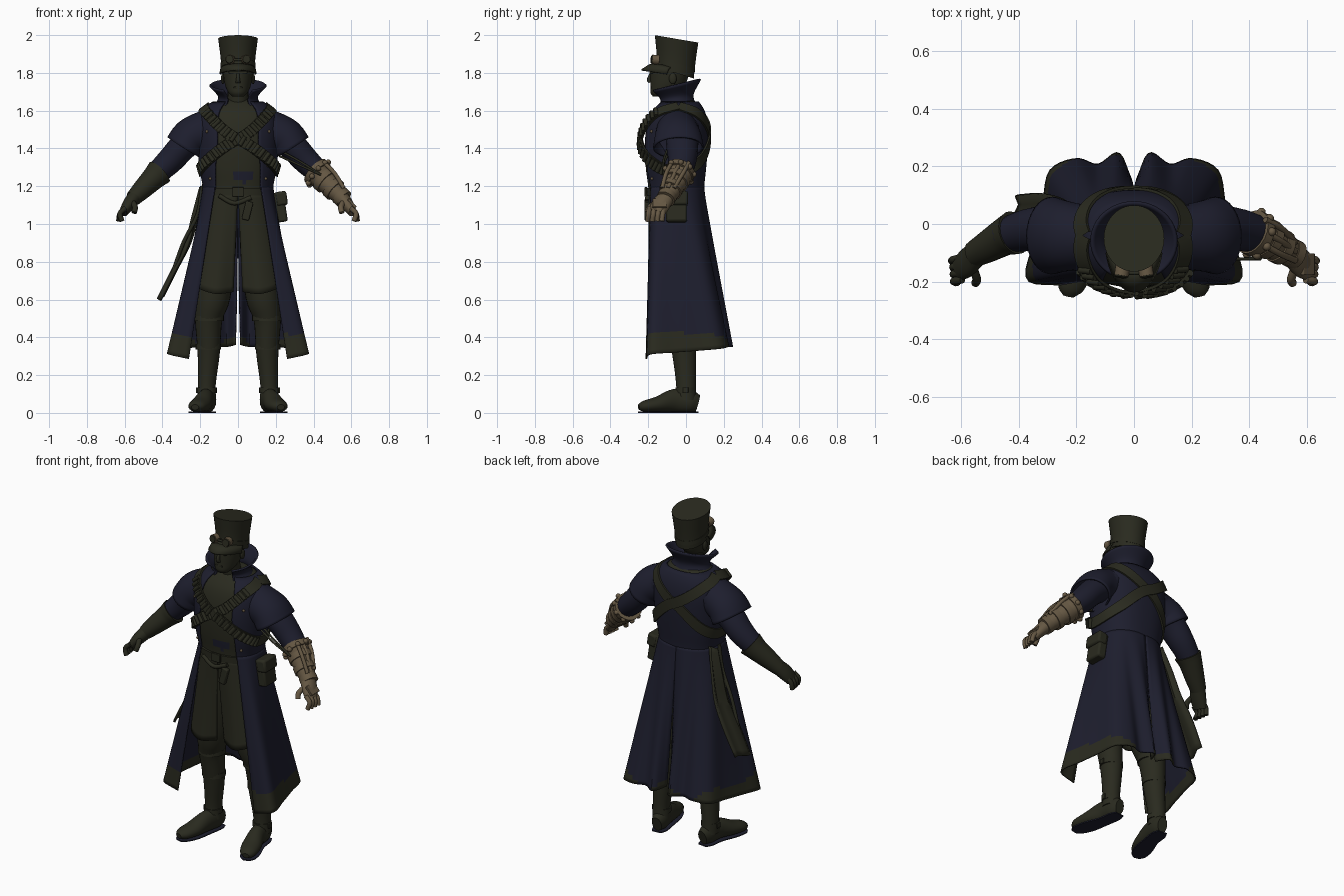
import bpy, bmesh, math
from mathutils import Vector, Matrix

cube = bpy.data.objects.get("Cube")
if cube:
    bpy.data.objects.remove(cube)


def material(name, r, g, b):
    m = bpy.data.materials.new(name)
    m.use_nodes = True
    m.diffuse_color = (r, g, b, 1)
    m.node_tree.nodes["Principled BSDF"].inputs["Base Color"].default_value = (r, g, b, 1)
    return m


NAVY = material("navy cloth", 0.0125, 0.0130, 0.027)
OLIVE = material("dark olive", 0.0225, 0.0230, 0.0135)
BRONZE = material("bronze", 0.13, 0.096, 0.056)
SIDES = (("left", 1), ("right", -1))
made = []


def finish(name, bm, mats, thick=0):
    bmesh.ops.remove_doubles(bm, verts=bm.verts, dist=1e-5)
    bmesh.ops.recalc_face_normals(bm, faces=bm.faces)
    me = bpy.data.meshes.new(name)
    bm.to_mesh(me)
    bm.free()
    ob = bpy.data.objects.new(name, me)
    bpy.context.collection.objects.link(ob)
    for m in mats if isinstance(mats, tuple) else (mats,):
        me.materials.append(m)
    if thick:
        mod = ob.modifiers.new("thickness", "SOLIDIFY")
        mod.thickness, mod.offset = thick, 0
    made.append(ob)
    return ob


def grid(name, rows, mats, s=1, caps=False, thick=0):
    bm = bmesh.new()
    vs = [[bm.verts.new((p[0] * s, p[1], p[2])) for p in row] for row in rows]
    for a, b in zip(vs, vs[1:]):
        for i in range(len(a) - 1):
            bm.faces.new((a[i], a[i + 1], b[i + 1], b[i]))
    if caps:
        bm.faces.new(vs[0][:-1])
        bm.faces.new(vs[-1][:-1])
    return finish(name, bm, mats, thick)


def spline(keys, n):
    k = [Vector(p) for p in keys]
    k = [k[0] * 2 - k[1]] + k + [k[-1] * 2 - k[-2]]
    out = []
    for j in range(n + 1):
        f = j / n * (len(k) - 3)
        i = min(int(f), len(k) - 4)
        t, (a, b, c, d) = f - i, k[i:i + 4]
        out.append((b * 2 + (c - a) * t + (a * 2 - b * 5 + c * 4 - d) * t * t
                    + (b * 3 - a - c * 3 + d) * t ** 3) * 0.5)
    return out


def tube(name, keys, mat, s=1, n=16, seg=20, ref=(0, 1, 0), caps=True, thick=0, zmin=-9, zmax=9):
    """Elliptical sweep; keys are x, y, z, radius across, radius along ref."""
    ks, rows = spline(keys, n), []
    for i, k in enumerate(ks):
        d = (ks[min(i + 1, n)].xyz - ks[max(i - 1, 0)].xyz).normalized()
        u = Vector(ref) - d * d.dot(Vector(ref))
        u.normalize()
        v = d.cross(u)
        row = []
        for j in range(seg + 1):
            a = math.tau * (j % seg) / seg
            p = k.xyz + v * math.cos(a) * k[3] + u * math.sin(a) * k[4]
            p.z = min(max(p.z, zmin), zmax)
            row.append(p)
        rows.append(row)
    return grid(name, rows, mat, s, caps, thick)


def rod(name, pts, r, mat, s=1, n=8):
    return tube(name, [(*p, r, r) for p in pts], mat, s, n, 10, (0.1, 1, 0.2))


def loft(name, keys, mat, n=16, a0=0, a1=360, caps=True, thick=0, seg=40):
    """Stacked tilted rings; keys are y, z, x radius, y radius, slope."""
    rows = []
    for cy, cz, rx, ry, sl in spline(keys, n):
        angles = [math.radians(a0 + (a1 - a0) * j / seg) for j in range(seg + 1)]
        rows.append([(rx * math.cos(a), cy + ry * math.sin(a), cz + sl * ry * math.sin(a)) for a in angles])
    return grid(name, rows, mat, 1, caps, thick)


def box(name, loc, size, mat, rot=0, axis="Y"):
    bm = bmesh.new()
    m = Matrix.Translation(loc) @ Matrix.Rotation(rot, 4, axis) @ Matrix.Diagonal((*size, 1))
    bmesh.ops.create_cube(bm, size=1, matrix=m)
    ob = finish(name, bm, mat)
    mod = ob.modifiers.new("soft edges", "BEVEL")
    mod.width, mod.segments = min(size) * 0.2, 2
    return ob


def ball(name, loc, size, mat):
    bm = bmesh.new()
    m = Matrix.Translation(loc) @ Matrix.Diagonal((*size, 1))
    bmesh.ops.create_uvsphere(bm, u_segments=14, v_segments=8, radius=1, matrix=m)
    return finish(name, bm, mat)


# Torso profile: height, half width, front y, back y
TORSO = spline([(1.12, .165, -.195, .08), (1.2, .17, -.2, .08), (1.3, .188, -.213, .09), (1.42, .198, -.218, .1),
                (1.52, .2, -.205, .1), (1.59, .182, -.178, .085), (1.635, .135, -.135, .06), (1.665, .07, -.1, .03)], 60)


def body(a, z, off=0):
    i = max([k for k in range(60) if TORSO[k][0] <= z] or [0])
    p = TORSO[i].lerp(TORSO[i + 1], (z - TORSO[i][0]) / (TORSO[i + 1][0] - TORSO[i][0]))
    c, s = (math.copysign(abs(f) ** 0.85, f) for f in (math.cos(a), math.sin(a)))
    return Vector((c * (p[1] + off), (p[2] + p[3]) / 2 + s * ((p[3] - p[2]) / 2 + off), z))


def frames(keys, n, off):
    """Points on the torso with outward normal and strap width direction."""
    path, out = spline([(math.radians(a), z) for a, z in keys], n), []
    e = 0.02
    for i, (a, z) in enumerate(path):
        d = path[min(i + 1, n)] - path[max(i - 1, 0)]
        nor = (body(a + e, z) - body(a - e, z)).cross(body(a, z + e) - body(a, z - e)).normalized()
        t = body(a + d[0] / 4, z + d[1] / 4) - body(a - d[0] / 4, z - d[1] / 4)
        out.append((body(a, z, off), nor, t.cross(nor).normalized()))
    return out


def strap(name, fr, width, thick, mat, s=1):
    rows = [[p + w * width / 2 * i + n * thick / 2 * j
             for i, j in ((1, 1), (-1, 1), (-1, -1), (1, -1), (1, 1))] for p, n, w in fr]
    return grid(name, rows, mat, s)


def panel(name, a0, a1, z0, hem, mats, s, off, cols=36, rows=40, slit=False):
    """Cloth hanging from the waist down to a hem curve."""
    low, out = spline(hem, cols), []
    for r in range(rows + 1):
        t = r / rows
        row = []
        for c in range(cols + 1):
            p = body(math.radians(a0 + (a1 - a0) * c / cols), z0, off).lerp(low[c], t)
            if slit and c == cols:
                p.x = 0.015 * t * t
            row.append(p)
        out.append(row)
    return grid(name, out, mats, s, thick=0.008)


# Waistcoat with a navy patch, coat body opening wider at the waist, belt
angles = [math.tau * j / 64 for j in range(65)]
vest = grid("waistcoat", [[body(a, 1.12 + .54 * r / 24) for a in angles] for r in range(25)], (OLIVE, NAVY), caps=True)
for f in vest.data.polygons:
    c = f.center
    f.material_index = int(c.y < -.1 and -.02 < c.x < .08 and 1.22 + .3 * abs(c.x - .03) < c.z < 1.28)
coat = []
for r in range(25):
    z = 1.18 + .465 * r / 24
    e = 52 + 11 * min(1, (z - 1.18) / .25)
    coat.append([body(math.radians(-e + (180 + 2 * e) * j / 64), z, .012) for j in range(65)])
grid("coat_body", coat, NAVY, thick=.01)
strap("belt", frames([(-180, 1.17), (-90, 1.17), (0, 1.17), (90, 1.17), (180, 1.17)], 48, .006), .04, .012, OLIVE)
box("belt_buckle", (0, -.212, 1.17), (.06, .015, .05), OLIVE)
box("front_pouch", (.05, -.205, 1.07), (.04, .03, .1), OLIVE, .25)
rod("hanging_belt", [(-.1, -.195, 1.15), (-.02, -.208, 1.11), (.07, -.205, 1.14)], .012, OLIVE)

# Coat skirts with dark hem, and waistcoat tails
HEM = [(.26, -.21, .285), (.37, -.19, .31), (.345, -.06, .32), (.315, .07, .33), (.29, .185, .34),
       (.2, .225, .35), (.125, .205, .35), (.055, .245, .35), (.015, .165, .36)]
TAIL = [(.025, -.165, .64), (.12, -.2, .63), (.21, -.15, .66), (.2, -.03, .68)]
for side, s in SIDES:
    skirt = panel(side + "_coat_skirt", -52, 90, 1.2, HEM, (NAVY, OLIVE), s, .012, slit=True)
    for f in skirt.data.polygons:
        c = f.center
        f.material_index = int(c.z < .405 - .14 * c.y + .03 * math.sin(22 * c.x + 9 * c.y))
    panel(side + "_waistcoat_tail", -90, -5, 1.17, TAIL, OLIVE, s, .002, 20, 16)

# Crossed bandoliers with cartridges
LOOP = [(0, 1.625), (-45, 1.58), (-90, 1.45), (-140, 1.33), (-180, 1.28),
        (-225, 1.33), (-270, 1.47), (-315, 1.58), (-360, 1.625)]
for side, s in SIDES:
    fr = frames(LOOP, 96, .02 if s > 0 else .026)
    strap(side + "_bandolier", fr, .06, .01, OLIVE, s)
    for i, (p, n, w) in enumerate(fr[11:44:2]):
        q = p + n * .006
        rod(f"{side}_cartridge_{i}", [q - w * .027, q, q + w * .027], .0115, OLIVE, s, 2)
    for i, z in enumerate((1.56, 1.49, 1.31, 1.24)):
        p = body(math.radians(-44), z, .018)
        ball(f"{side}_coat_button_{i}", (p.x * s, p.y, z), (.008,) * 3, BRONZE)

# Collar, neck, head
loft("coat_collar", [(-.05, 1.605, .14, .105, .1), (-.055, 1.67, .1, .09, .15), (-.06, 1.735, .148, .135, .24)],
     NAVY, 12, -58, 238, False, .01)
tube("neck", [(0, -.05, 1.58, .065, .07), (0, -.07, 1.67, .055, .057), (0, -.085, 1.75, .055, .055)], OLIVE)
loft("head", [(-.145, 1.675, .03, .03, 0), (-.13, 1.695, .05, .058, 0), (-.1, 1.73, .067, .088, 0),
              (-.088, 1.78, .076, .1, 0), (-.082, 1.83, .079, .102, 0), (-.075, 1.88, .06, .08, 0)], OLIVE)
tube("nose", [(0, -.182, 1.80, .008, .008), (0, -.193, 1.765, .01, .014), (0, -.188, 1.75, .014, .01)], OLIVE, n=6)
box("brow", (0, -.183, 1.803), (.1, .018, .014), OLIVE)
box("mouth", (0, -.182, 1.722), (.045, .012, .01), OLIVE)
for side, s in SIDES:
    ball(side + "_ear", (s * .08, -.07, 1.77), (.01, .02, .03), OLIVE)

# Hat with visor, band and goggles
loft("hat", [(-.057, 1.80, .087, .098, -.3), (-.053, 1.88, .092, .103, -.25), (-.05, 1.98, .105, .115, -.17)], OLIVE, 8)
loft("hat_band", [(-.057, 1.825, .092, .103, -.28), (-.057, 1.85, .093, .104, -.27)], OLIVE, 2)
visor = []
for r in (0, .5, 1):
    arc = [math.radians(-165 + 150 * j / 24) for j in range(25)]
    visor.append([((.09 + .008 * r) * math.cos(a), -.055 + (.1 + .08 * r) * math.sin(a),
                   1.82 - .03 * math.sin(a) - .035 * r * r) for a in arc])
grid("hat_visor", visor, OLIVE, thick=.008)
for side, s in SIDES:
    tube(side + "_goggle_rim", [(.038, -.145, 1.868, .026, .026), (.044, -.18, 1.872, .025, .025)],
         BRONZE, s, 2, 18, (0, 0, 1))
    tube(side + "_goggle_lens", [(.044, -.178, 1.872, .0235, .0235), (.045, -.185, 1.873, .02, .02)],
         OLIVE, s, 2, 18, (0, 0, 1))
rod("goggle_bridge", [(-.02, -.17, 1.87), (.02, -.17, 1.87)], .007, OLIVE)

# Shoulder capes, sleeves, gauntlets, hands
for side, s in SIDES:
    glove = BRONZE if s > 0 else OLIVE
    tube(side + "_shoulder_cape", [(.1, -.045, 1.515, .105, .1), (.19, -.045, 1.485, .103, .11),
         (.25, -.042, 1.455, .1, .12), (.285, -.04, 1.405, .1, .13)], NAVY, s, 12, 32, caps=False, thick=.01)
    tube(side + "_sleeve", [(.16, -.02, 1.51, .08, .09), (.28, -.02, 1.42, .075, .085),
         (.36, -.02, 1.335, .07, .075), (.45, -.04, 1.25, .058, .06)], NAVY, s)
    tube(side + "_gauntlet", [(.415, -.03, 1.275, .074, .077), (.45, -.045, 1.24, .063, .066),
         (.51, -.08, 1.18, .052, .055), (.555, -.105, 1.135, .042, .046)], glove, s)
    tube(side + "_palm", [(.545, -.1, 1.145, .04, .044), (.58, -.135, 1.1, .034, .05),
         (.607, -.155, 1.06, .024, .044)], glove, s, 8)
    for i in range(4):
        y = -.118 - .025 * i
        rod(f"{side}_finger_{i}", [(.595, y, 1.085), (.625, y - .005, 1.055), (.632 - .006 * i, y - .01, 1.015)],
            .0135, glove, s)
    rod(side + "_thumb", [(.56, -.15, 1.12), (.545, -.19, 1.09), (.55, -.205, 1.06)], .015, glove, s)

# Mechanical fittings on the left gauntlet
for i, (x, y, z, r) in enumerate(((.42, -.033, 1.272, .08), (.46, -.05, 1.232, .07),
                                  (.505, -.077, 1.187, .062), (.55, -.102, 1.142, .051))):
    e = Vector((.012, -.006, -.011))
    c = Vector((x, y, z))
    tube(f"arm_band_{i}", [(*(c - e), r, r), (*(c + e), r, r)], BRONZE, n=2)
for i in range(9):
    a = math.tau * i / 9
    v = Vector((.66, .1, .74)) * math.cos(a) + Vector((.1, .95, -.2)) * math.sin(a)
    ball(f"cuff_knob_{i}", Vector((.425, -.035, 1.268)) + v * .08, (.015,) * 3, BRONZE)
for i, d in enumerate((-.045, 0, .045)):
    rod(f"arm_pipe_{i}", [(.455, -.03 + d, 1.325), (.51, -.06 + d, 1.27), (.56, -.095 + d * .7, 1.19)], .011, BRONZE)
box("hand_plate", (.603, -.14, 1.11), (.06, .075, .014), BRONZE, .85)
for i in range(2):
    rod(f"arm_cable_{i}", [(.22, -.1, 1.39 - .03 * i), (.33, -.12, 1.33 - .02 * i), (.44, -.12, 1.26)], .006, OLIVE)

# Legs and boots
LEG = [(.09, -.05, 1.12, .085, .1), (.105, -.05, .85, .092, .1), (.13, -.05, .62, .09, .09), (.155, -.03, .5, .073, .08),
       (.155, -.01, .32, .059, .064), (.165, 0, .15, .047, .052), (.165, 0, .07, .05, .055)]
FOOT = [(.155, .062, .05, .03, .045), (.16, .02, .06, .045, .06), (.172, -.06, .065, .045, .062),
        (.197, -.15, .045, .055, .042), (.22, -.22, .035, .045, .03), (.227, -.25, .03, .02, .015)]
for side, s in SIDES:
    tube(side + "_leg", LEG, OLIVE, s, 24, 24)
    tube(side + "_boot_foot", FOOT, OLIVE, s, 20, 20, (0, 0, 1), zmin=.006)
    tube(side + "_boot_sole", [(x, y, .01, r, .03) for x, y, z, r, q in FOOT], NAVY, s, 20, 20,
         (0, 0, 1), zmin=0, zmax=.007)
    for i, (x, y, z, r) in enumerate(((.153, -.033, .5, .079), (.155, -.012, .35, .066), (.165, -.003, .12, .053))):
        tube(f"{side}_boot_strap_{i}", [(x, y, z - .014, r, r), (x, y, z + .014, r, r)], OLIVE, s, 2)
        box(f"{side}_boot_buckle_{i}", (s * (x + r), y, z), (.01, .03, .03), OLIVE)

# Left hip pouch, right hip hanging sash
box("hip_pouch", (.225, -.05, 1.09), (.055, .11, .16), OLIVE, -.15)
box("hip_pouch_flap", (.23, -.05, 1.135), (.06, .12, .075), OLIVE, -.15)
sash = spline([(-.185, .0, 1.2, .03), (-.225, .02, 1.05, .045), (-.265, .03, .9, .06),
               (-.335, .035, .76, .07), (-.41, .035, .61, .065)], 20)
grid("hip_sash", [[(x + .014 * math.sin(k * 3), y + w * k, z + .015 * k) for k in (-1, -.5, 0, .5, 1)]
                  for x, y, z, w in sash], OLIVE, thick=.014)
rod("hip_cord", [(-.19, -.05, 1.2), (-.215, -.05, 1.05), (-.29, -.03, .9), (-.36, -.01, .7)], .01, OLIVE, n=12)

# Smooth shading with sharp edges kept
bpy.ops.object.select_all(action="DESELECT")
for ob in made:
    ob.select_set(True)
bpy.context.view_layer.objects.active = made[0]
bpy.ops.object.shade_smooth_by_angle(angle=math.radians(40))
